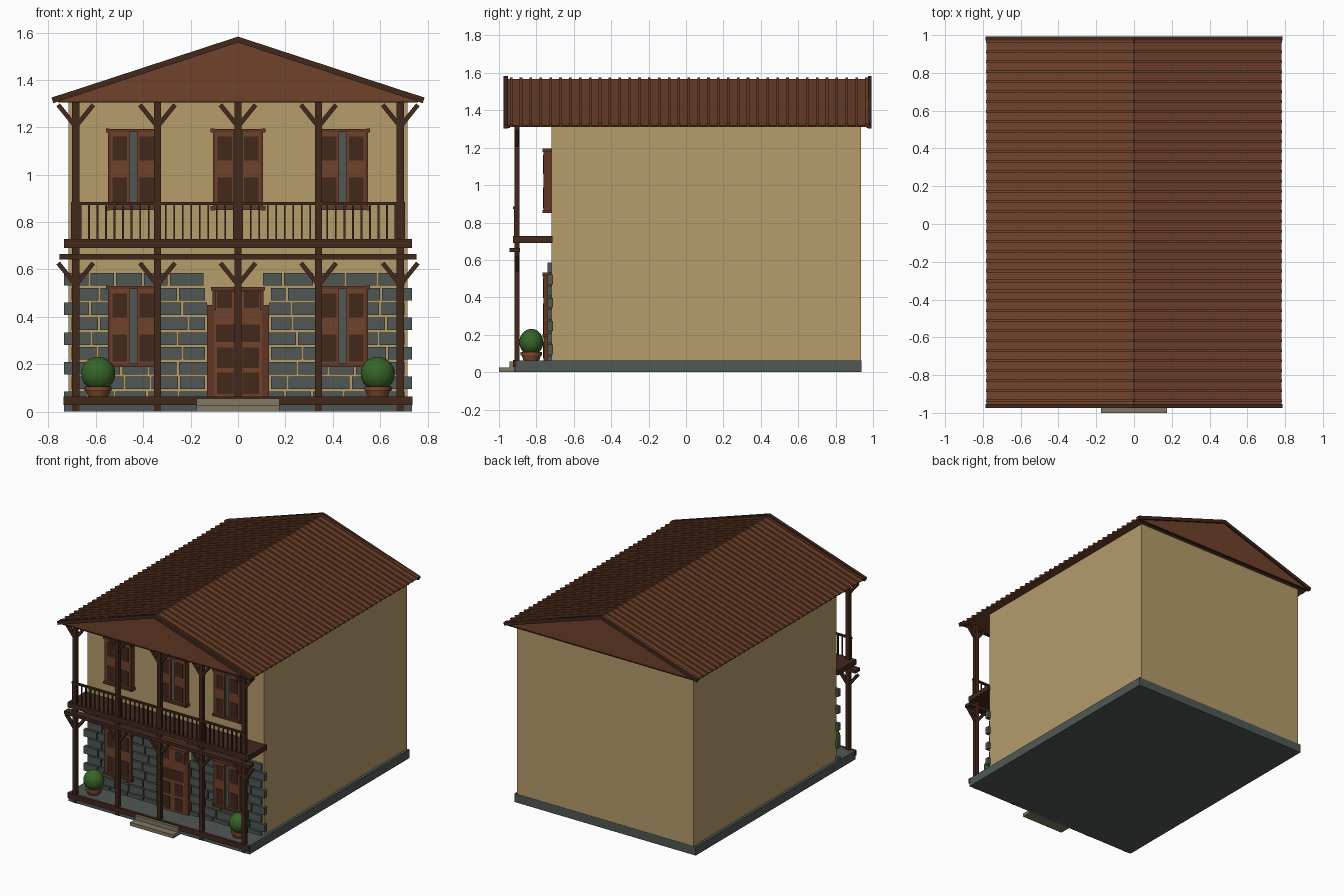
import bpy, bmesh, math, random
from mathutils import Vector, Matrix

if "Cube" in bpy.data.objects:
    bpy.data.objects.remove(bpy.data.objects["Cube"])

random.seed(4)


def material(name, rgb):
    m = bpy.data.materials.new(name)
    m.diffuse_color = (*rgb, 1)
    m.use_nodes = True
    m.node_tree.nodes["Principled BSDF"].inputs["Base Color"].default_value = m.diffuse_color
    return m


WALL = material("ochre plaster", (0.465, 0.335, 0.145))
BROWN = material("red brown wood", (0.163, 0.055, 0.024))
FRAME = material("frame brown", (0.115, 0.039, 0.019))
DARK = material("dark timber", (0.054, 0.021, 0.012))
SLATE = material("slate grey", (0.080, 0.097, 0.088))
STEP = material("step stone", (0.220, 0.185, 0.125))
LEAF = material("leaf green", (0.038, 0.127, 0.021))
CLAY = material("clay", (0.215, 0.066, 0.026))


def finish(name, bm, mat):
    bmesh.ops.recalc_face_normals(bm, faces=bm.faces)
    me = bpy.data.meshes.new(name)
    bm.to_mesh(me)
    bm.free()
    me.materials.append(mat)
    ob = bpy.data.objects.new(name, me)
    bpy.context.collection.objects.link(ob)
    return ob


def part(name, mat, boxes=(), bars=()):
    """One object from boxes (x0,x1,y0,y1,z0,z1) and bars (start, end, y width, thickness)."""
    bm = bmesh.new()
    for x0, x1, y0, y1, z0, z1 in boxes:
        m = Matrix.Translation(((x0 + x1) / 2, (y0 + y1) / 2, (z0 + z1) / 2))
        bmesh.ops.create_cube(bm, size=1, matrix=m @ Matrix.Diagonal((x1 - x0, y1 - y0, z1 - z0, 1)))
    for a, b, wy, t in bars:
        a, b = Vector(a), Vector(b)
        d = b - a
        m = Matrix.Translation((a + b) / 2) @ Matrix.Rotation(-math.atan2(d.z, d.x), 4, 'Y')
        bmesh.ops.create_cube(bm, size=1, matrix=m @ Matrix.Diagonal((d.length, wy, t, 1)))
    return finish(name, bm, mat)


def prism(name, mat, pts, y0, y1):
    """Extrude an x-z outline along y."""
    bm = bmesh.new()
    f = bm.faces.new([bm.verts.new((x, y0, z)) for x, z in pts])
    ext = bmesh.ops.extrude_face_region(bm, geom=[f])["geom"]
    bmesh.ops.translate(bm, vec=(0, y1 - y0, 0), verts=[v for v in ext if isinstance(v, bmesh.types.BMVert)])
    return finish(name, bm, mat)


# House body, foundation and entrance steps
part("house_walls", WALL, [(-.715, .715, -.72, .935, .03, 1.315)])
part("foundation", SLATE, [(-.735, .735, -.915, .937, 0, .063)])
part("porch_edge_board", DARK, [(-.737, .737, -.925, -.905, .027, .064)])
part("entrance_steps", STEP, [(-.175, .175, -1, -.92, 0, .025), (-.175, .175, -.945, -.915, 0, .056)])

# Roof body with gables, ribs and barge boards
prism("roof", BROWN, [(-.775, 1.31), (.775, 1.31), (.78, 1.318), (0, 1.568), (-.78, 1.318)], -.955, .98)
ribs = []
for i in range(37):
    y = -.935 + i * 1.9 / 36
    ribs += [((0, y, 1.568), (s * .782, y, 1.318), .014, .018) for s in (-1, 1)]
part("roof_ribs", BROWN, bars=ribs)
outline = [(-.787, 1.325), (0, 1.583), (.787, 1.325), (.78, 1.302), (0, 1.558), (-.78, 1.302)]
prism("front_barge_board", DARK, outline, -.975, -.952)
prism("back_barge_board", DARK, outline, .972, .993)
part("gable_base_trim", DARK, [(-.76, .76, -.958, -.94, 1.304, 1.312), (-.76, .76, .965, .983, 1.304, 1.312)])

# Porch posts and diagonal braces
POSTS = (-.685, -.34, 0, .34, .685)
part("porch_posts", DARK, [(x - .015, x + .015, -.918, -.89, 0, 1.312) for x in POSTS])
part("post_braces", DARK, bars=[((x, -.905, z), (x + s * .074, -.905, z + .092), .022, .019)
                                for x in POSTS for s in (-1, 1) for z in (.535, 1.203)])

# Balcony deck, beam, railing
part("balcony_deck", DARK, [(-.735, .735, -.925, -.715, .69, .728)])
part("balcony_beam", DARK, [(-.753, .753, -.943, -.888, .642, .665)])
part("balcony_rails", DARK, [(-.705, .705, -.924, -.908, .872, .885)])
part("balusters", DARK, [(x - .004, x + .004, -.919, -.911, .725, .875)
                         for x in [-.7 + i * 1.4 / 39 for i in range(40)]])

# Stone facing blocks on the ground floor, in running bond
blocks = []
for row in range(9):
    top = .585 - row * .0625
    bottom = max(top - .053, .06)
    for side in (-1, 1):
        long = (row % 2 == 0) == (side < 0)
        x, end = (.735 if long else .703), (.14 if row % 2 else .13)
        if row == 0:
            end = .145 if side < 0 else .105
        while x > end + .02:
            w = random.uniform(.095, .13)
            nx = max(x - w, end)
            if nx - end < .05:
                nx = end
            lo, hi = sorted((side * x, side * nx))
            blocks.append((lo, hi, -.74, -.712, bottom, top))
            x = nx - .009
part("stone_blocks", SLATE, blocks)


# Shuttered windows
def window(tag, cx, z):
    part(tag + "_glass", SLATE, [(cx - .095, cx + .095, -.748, -.715, z + .01, z + .33)])
    part(tag + "_frame", FRAME,
         [(cx + s * .1 - .006, cx + s * .1 + .006, -.762, -.715, z, z + .335) for s in (-1, 1)]
         + [(cx - .109, cx + .109, -.768, -.715, z + h, z + h + .014) for h in (-.003, .325)]
         + [(cx + s * .108 - .008, cx + s * .108 + .008, -.766, -.715, z + h, z + h + .018)
            for s in (-1, 1) for h in (-.005, .323)])
    part(tag + "_shutters", BROWN,
         [(*sorted((cx + s * .016, cx + s * .095)), -.762, -.715, z + .01, z + .327) for s in (-1, 1)])
    part(tag + "_panels", DARK,
         [(*sorted((cx + s * .026, cx + s * .087)), -.765, -.757, z + a, z + b)
          for s in (-1, 1) for a, b in ((.02, .133), (.205, .307))])


for n, cx in (("left", -.442), ("middle", 0), ("right", .442)):
    window("upper_" + n + "_window", cx, .855)
    if cx:
        window("lower_" + n + "_window", cx, .192)

# Front door with transom
part("door_jambs", FRAME, [(*sorted((s * .102, s * .13)), -.757, -.715, .06, .45) for s in (-1, 1)]
     + [(-.113, .113, -.767, -.715, .512, .527), (-.107, .107, -.755, -.715, .43, .515)])
part("door_leaf", BROWN, [(-.102, .102, -.762, -.715, .06, .427), (-.095, .095, -.762, -.715, .427, .51)])
part("door_panels", DARK, [(s - .031, s + .031, -.765, -.757, .437, .505) for s in (-.057, .057)]
     + [(-.092, .092, -.765, -.757, .293, .367)]
     + [(s - .034, s + .034, -.765, -.757, a, b) for s in (-.054, .054) for a, b in ((.185, .27), (.075, .165))])


# Potted round shrubs
for n, x in (("left", -.59), ("right", .59)):
    bm = bmesh.new()
    for r0, r1, z0, z1 in ((.042, .052, .063, .09), (.057, .057, .088, .107)):
        bmesh.ops.create_cone(bm, cap_ends=True, segments=24, radius1=r0, radius2=r1, depth=z1 - z0,
                              matrix=Matrix.Translation((x, -.827, (z0 + z1) / 2)))
    pot = finish(n + "_pot", bm, CLAY)
    bm = bmesh.new()
    bmesh.ops.create_uvsphere(bm, u_segments=24, v_segments=16, radius=1,
                              matrix=Matrix.Translation((x, -.827, .16)) @ Matrix.Diagonal((.072, .064, .071, 1)))
    shrub = finish(n + "_shrub", bm, LEAF)
    for ob in (pot, shrub):
        bpy.ops.object.select_all(action='DESELECT')
        ob.select_set(True)
        bpy.context.view_layer.objects.active = ob
        bpy.ops.object.shade_smooth_by_angle(angle=math.radians(40))
